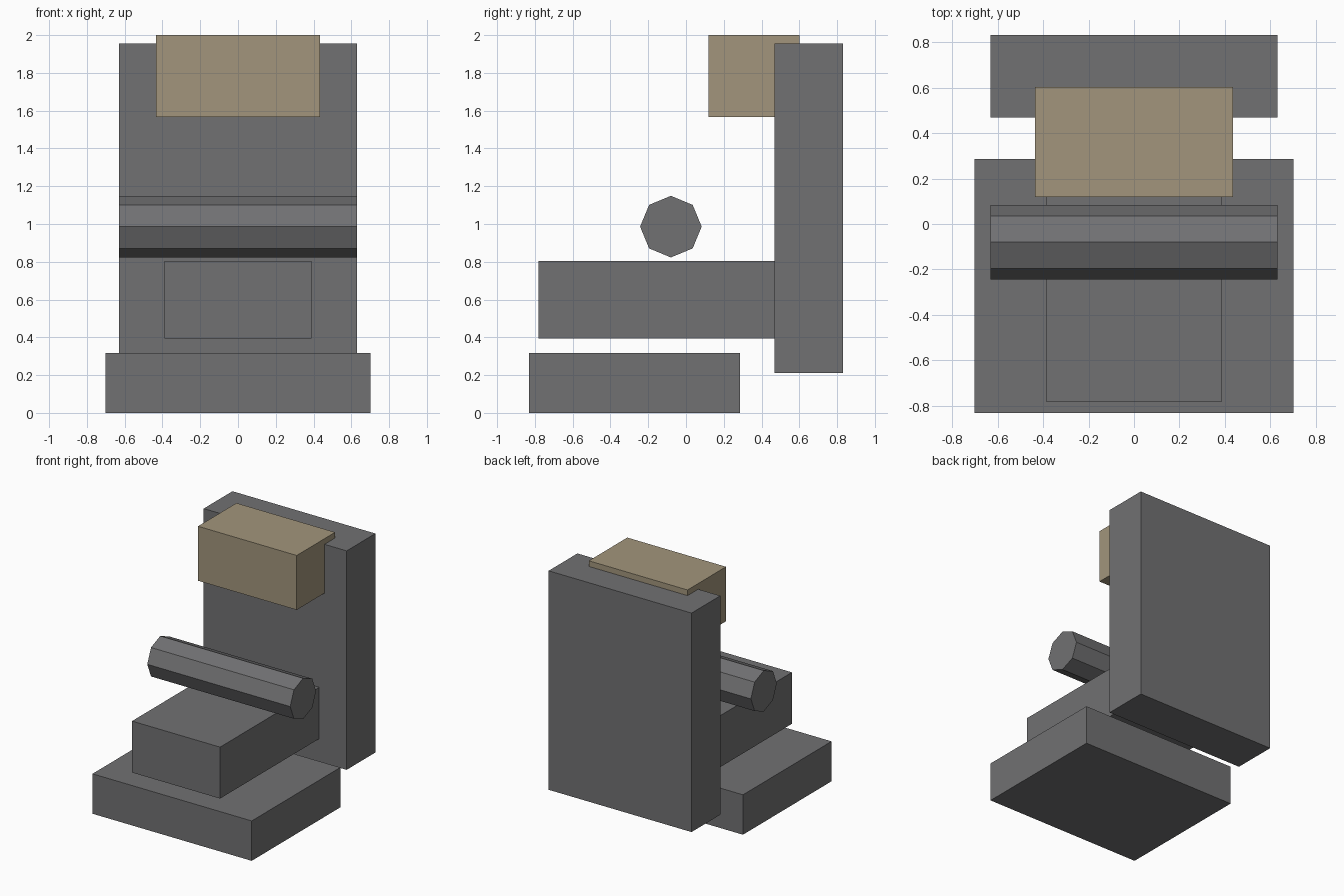
import bpy
import math

old = bpy.data.objects.get("Cube")
if old:
    bpy.data.objects.remove(old, do_unlink=True)


def material(name, rgb):
    mat = bpy.data.materials.new(name)
    mat.use_nodes = True
    colour = (*rgb, 1)
    mat.diffuse_color = colour
    mat.node_tree.nodes["Principled BSDF"].inputs["Base Color"].default_value = colour
    return mat


def block(name, width, y_range, z_range, mat):
    """Box centred on x, spanning the given y and z ranges."""
    (y0, y1), (z0, z1) = y_range, z_range
    bpy.ops.mesh.primitive_cube_add(size=1, location=(0, (y0 + y1) / 2, (z0 + z1) / 2))
    obj = bpy.context.object
    obj.name = name
    obj.scale = (width, y1 - y0, z1 - z0)
    bpy.ops.object.transform_apply(location=False, rotation=False, scale=True)
    obj.data.materials.append(mat)
    return obj


grey = material("dark grey", (0.165, 0.165, 0.17))
tan = material("tan", (0.36, 0.30, 0.20))

# Floor slab, seat, tall back and head cushion
block("base", 1.404, (-0.83, 0.285), (0, 0.318), grey)
block("seat", 0.776, (-0.78, 0.5), (0.393, 0.803), grey)
block("backrest", 1.26, (0.468, 0.83), (0.21, 1.955), grey)
block("headrest", 0.87, (0.118, 0.602), (1.566, 2.0), tan)

# Eight-sided bar across the lap
bpy.ops.mesh.primitive_cylinder_add(vertices=8, radius=0.163, depth=1.26,
                                    location=(0, -0.08, 0.986),
                                    rotation=(0, math.pi / 2, 0))
bar = bpy.context.object
bar.name = "lap_bar"
bar.data.materials.append(grey)
